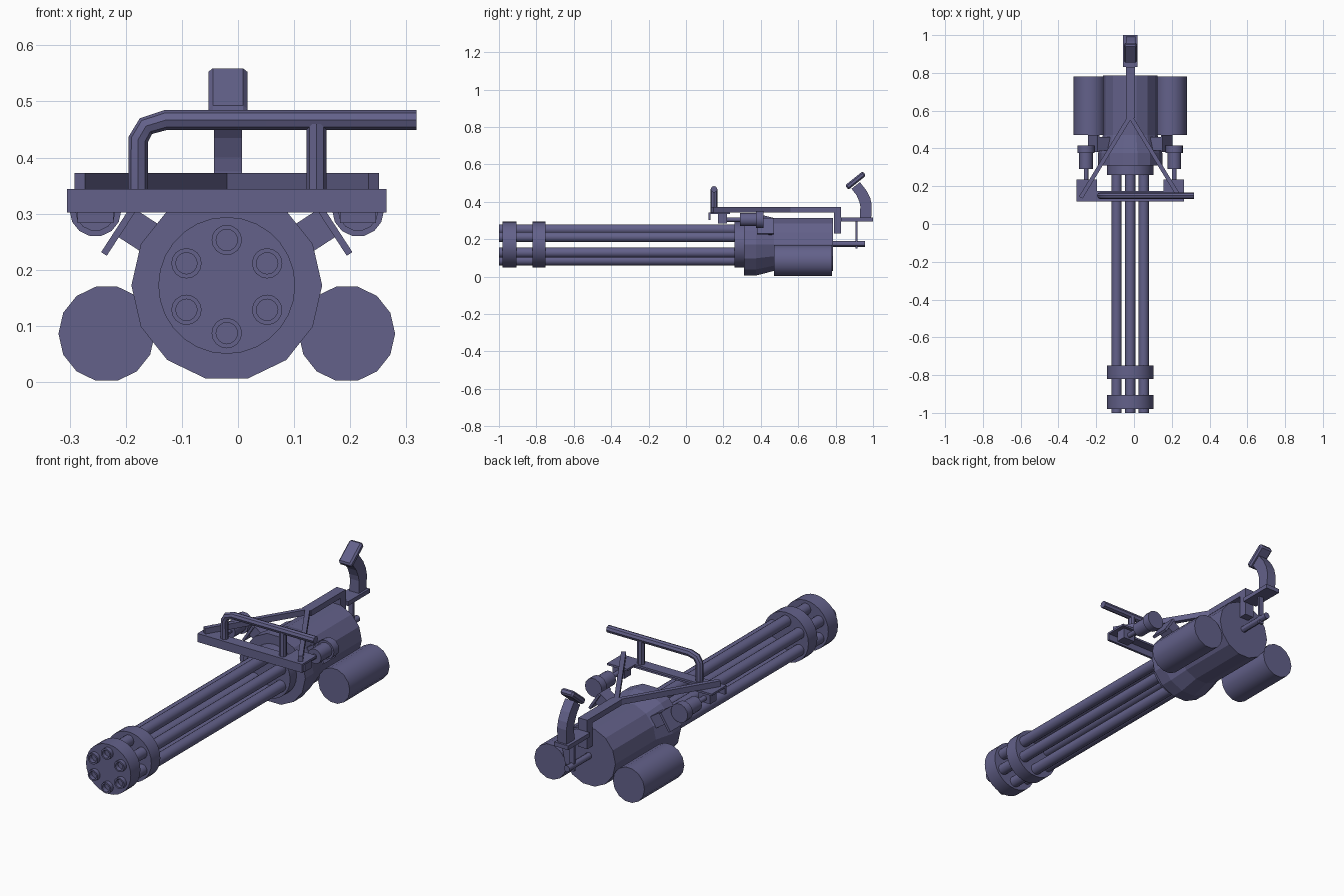
import bpy, bmesh, math
from mathutils import Vector, Matrix

if "Cube" in bpy.data.objects:
    bpy.data.objects.remove(bpy.data.objects["Cube"])

CX, CZ = -0.02, 0.172          # main barrel axis
mat = bpy.data.materials.new("slate_purple")
mat.diffuse_color = (0.125, 0.12, 0.255, 1)
mat.use_nodes = True
mat.node_tree.nodes["Principled BSDF"].inputs["Base Color"].default_value = mat.diffuse_color


def finish(name, bm, smooth=0):
    bmesh.ops.recalc_face_normals(bm, faces=bm.faces)
    me = bpy.data.meshes.new(name)
    bm.to_mesh(me)
    bm.free()
    me.materials.append(mat)
    if smooth:
        me.shade_smooth()
        me.set_sharp_from_angle(angle=math.radians(smooth))
    ob = bpy.data.objects.new(name, me)
    bpy.context.collection.objects.link(ob)
    return ob


def lathe(name, profile, n, cx, cz, smooth=30, phase=0.0):
    """Turn (radius, y) points around an axis parallel to y."""
    bm = bmesh.new()
    rings = []
    for r, y in profile:
        rings.append([bm.verts.new((cx + r * math.cos(phase + 2 * math.pi * i / n), y,
                                    cz + r * math.sin(phase + 2 * math.pi * i / n)))
                      for i in range(n)])
    for a, b in zip(rings, rings[1:]):
        for i in range(n):
            j = (i + 1) % n
            bm.faces.new((a[i], a[j], b[j], b[i]))
    bm.faces.new(rings[0])
    bm.faces.new(rings[-1])
    return finish(name, bm, smooth)


def cyl(name, r, y0, y1, n, cx, cz, **kw):
    return lathe(name, [(r, y0), (r, y1)], n, cx, cz, **kw)


def box(name, x0, x1, y0, y1, z0, z1):
    bm = bmesh.new()
    m = Matrix.Translation(((x0 + x1) / 2, (y0 + y1) / 2, (z0 + z1) / 2)) @ \
        Matrix.Diagonal((x1 - x0, y1 - y0, z1 - z0, 1))
    bmesh.ops.create_cube(bm, size=1, matrix=m)
    return finish(name, bm)


def turned_box(name, centre, size, angle, axis):
    bm = bmesh.new()
    m = Matrix.Translation(centre) @ Matrix.Rotation(angle, 4, axis) @ Matrix.Diagonal((*size, 1))
    bmesh.ops.create_cube(bm, size=1, matrix=m)
    return finish(name, bm)


def side_profile(name, pts, x0, x1):
    """Extrude a (y, z) outline along x."""
    bm = bmesh.new()
    f = bm.faces.new([bm.verts.new((x0, y, z)) for y, z in pts])
    ext = bmesh.ops.extrude_face_region(bm, geom=[f])
    bmesh.ops.translate(bm, vec=(x1 - x0, 0, 0),
                        verts=[v for v in ext["geom"] if isinstance(v, bmesh.types.BMVert)])
    return finish(name, bm)


def tube(name, pts, r):
    cu = bpy.data.curves.new(name + "_path", 'CURVE')
    cu.dimensions = '3D'
    cu.bevel_depth = r
    cu.bevel_resolution = 2
    cu.use_fill_caps = True
    sp = cu.splines.new('POLY')
    sp.points.add(len(pts) - 1)
    for p, co in zip(sp.points, pts):
        p.co = (*co, 1)
    tmp = bpy.data.objects.new(name + "_path", cu)
    bpy.context.collection.objects.link(tmp)
    bpy.context.view_layer.update()
    me = bpy.data.meshes.new_from_object(tmp.evaluated_get(bpy.context.evaluated_depsgraph_get()))
    bpy.data.objects.remove(tmp)
    bm = bmesh.new()
    bm.from_mesh(me)
    bmesh.ops.remove_doubles(bm, verts=bm.verts, dist=1e-5)
    return finish(name, bm, 40)


# Six hollow barrels
for k in range(6):
    a = math.pi / 2 + k * math.pi / 3
    lathe(f"barrel_{k + 1}", [(0.019, -0.88), (0.019, -1.0), (0.027, -1.0), (0.027, 0.28)],
          16, CX + 0.083 * math.cos(a), CZ - 0.002 + 0.083 * math.sin(a))

# Barrel clamps and base disc
for name, y0, y1 in (("front_clamp", -0.98, -0.905), ("rear_clamp", -0.82, -0.75),
                     ("barrel_base", 0.26, 0.32)):
    cyl(name, 0.122, y0, y1, 28, CX, CZ)

# Faceted main housing with flared front
lathe("main_housing", [(0.17, 0.31), (0.17, 0.375), (0.145, 0.47), (0.145, 0.785)],
      14, CX, CZ, smooth=0)

# Side drums
for side, s in (("left", -1), ("right", 1)):
    cyl(side + "_drum", 0.086, 0.47, 0.78, 14, CX + s * 0.214, 0.086)

# Front crossbar: vertical lip and top flange
box("crossbar_lip", -0.305, 0.265, 0.12, 0.132, 0.302, 0.344)
box("crossbar_flange", -0.305, 0.265, 0.132, 0.175, 0.334, 0.344)

for side, s in (("left", -1), ("right", 1)):
    X = lambda d: CX + s * d
    # Corner tabs
    a, b = sorted((X(0.175), X(0.285)))
    box(side + "_tab", a, b, 0.132, 0.235, 0.334, 0.344)
    # Diagonal frame rails
    p, q = Vector((X(0.262), 0.14, 0)), Vector((CX, 0.57, 0))
    d = q - p
    turned_box(side + "_frame_rail", ((p.x + q.x) / 2, (p.y + q.y) / 2, 0.358),
               (d.length, 0.022, 0.028), math.atan2(d.y, d.x), 'Z')
    # Spot lamps under the frame
    lathe(side + "_lamp", [(0.012, 0.2), (0.012, 0.29), (0.036, 0.29), (0.036, 0.375),
                           (0.046, 0.375), (0.046, 0.415)], 14, X(0.234), 0.305)
    box(side + "_lamp_bracket", X(0.234) - 0.032, X(0.234) + 0.032, 0.17, 0.22, 0.283, 0.335)
    # Slanted mounts on the housing
    ang = s * math.radians(-33)
    turned_box(side + "_mount", (X(0.155), 0.425, 0.268), (0.075, 0.07, 0.058), ang, 'Y')
    turned_box(side + "_mount_plate", (X(0.193), 0.425, 0.268), (0.012, 0.09, 0.095), ang, 'Y')

# Hand bar with bent end and second post
tube("hand_bar", [(-0.178, 0.15, 0.34), (-0.178, 0.15, 0.432), (-0.164, 0.15, 0.456),
                  (-0.128, 0.15, 0.467), (0.318, 0.15, 0.467)], 0.0178)
tube("hand_bar_post", [(0.14, 0.15, 0.34), (0.14, 0.15, 0.46)], 0.0178)

# Spine and rear drop bracket
box("spine", -0.043, 0.006, 0.56, 0.83, 0.344, 0.372)
box("rear_bracket", -0.043, 0.006, 0.79, 0.83, 0.23, 0.36)
box("grip_base", -0.058, 0.018, 0.83, 1.0, 0.294, 0.315)

# Curved rear grip with a slanted cap
side_profile("rear_grip", [(0.93, 0.31), (0.99, 0.31), (0.993, 0.385), (0.985, 0.42),
                           (0.965, 0.46), (0.93, 0.505), (0.885, 0.47), (0.912, 0.435),
                           (0.927, 0.40), (0.932, 0.375)], -0.043, 0.007)
cap = side_profile("grip_cap", [(0.85, 0.488), (0.945, 0.564), (0.963, 0.54), (0.868, 0.464)],
                   -0.053, 0.017)
bev = cap.modifiers.new("bevel", 'BEVEL')
bev.width = 0.008
bev.segments = 1

# Rear spindle and its hanger
cyl("rear_spindle", 0.016, 0.78, 0.957, 12, CX, 0.175)
box("spindle_hanger", -0.032, -0.008, 0.905, 0.918, 0.15, 0.30)
